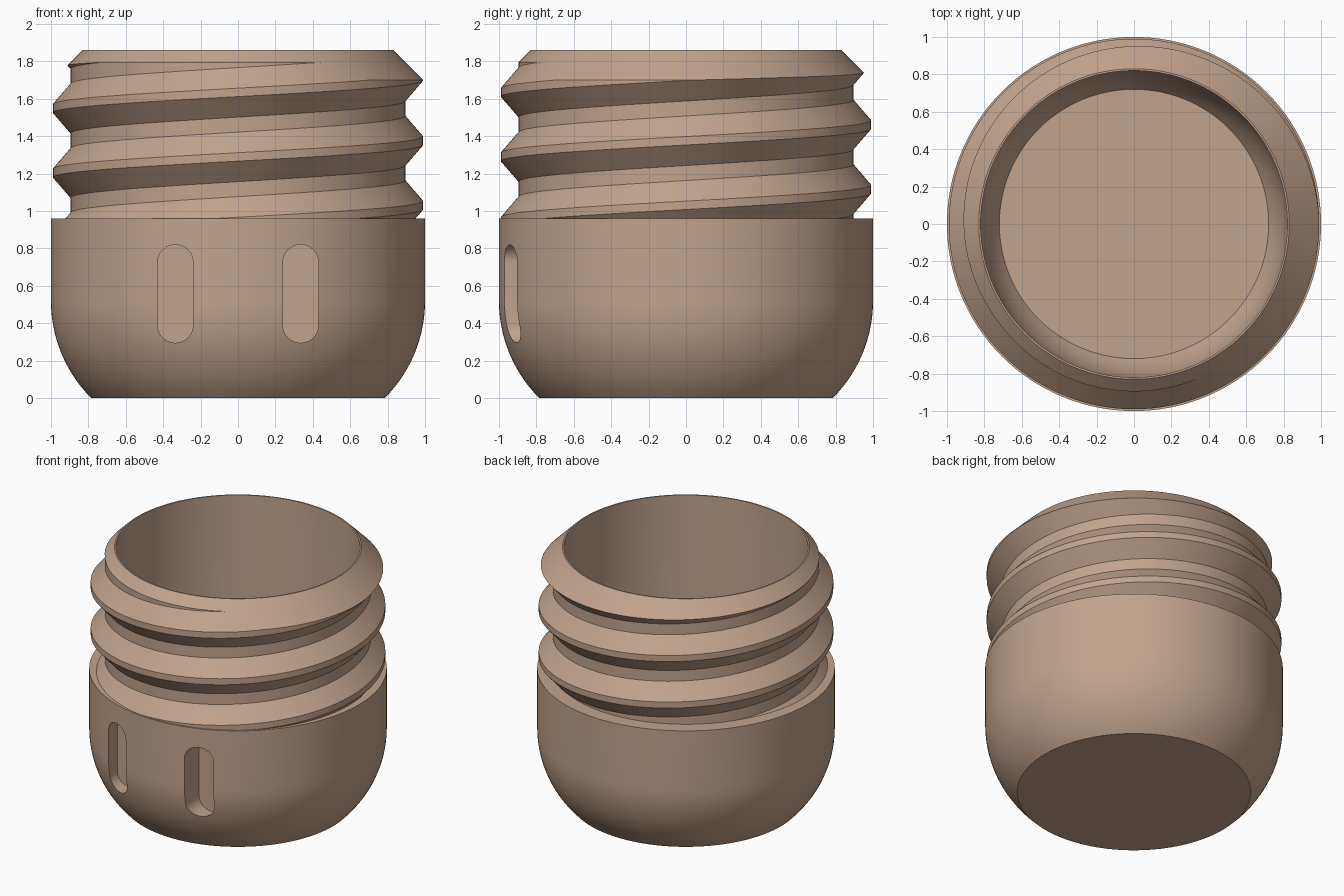
import bpy, bmesh, math

if "Cube" in bpy.data.objects:
    bpy.data.objects.remove(bpy.data.objects["Cube"])

COLS = 192                      # columns around the axis
PITCH, ROOT, CREST = 0.345, 0.895, 0.99
LEDGE, TOP, LIP = 0.96, 1.86, 0.83

clay = bpy.data.materials.new("warm_tan")
clay.diffuse_color = (0.54, 0.37, 0.265, 1)
clay.use_nodes = True
clay.node_tree.nodes["Principled BSDF"].inputs["Base Color"].default_value = clay.diffuse_color

# Thread section over one pitch: crest, falling flank, root, rising flank
STARTS = [0.0, 0.045, 0.155, 0.235]
Z0 = 1.353                      # start of a crest at angle zero


def thread_radius(z, lift):
    t = (z - Z0 - lift) % PITCH
    if t < 0.045:
        return CREST
    if t < 0.155:
        return CREST - (CREST - ROOT) * (t - 0.045) / 0.11
    if t < 0.235:
        return ROOT
    return ROOT + (CREST - ROOT) * (t - 0.235) / 0.11


def chamfer_meet(lift):
    """Height where the thread runs into the 45 degree top chamfer."""
    lo, hi = 1.6, TOP
    for _ in range(40):
        mid = (lo + hi) / 2
        if thread_radius(mid, lift) > LIP + TOP - mid:
            hi = mid
        else:
            lo = mid
    return lo


def column(turn):
    """Radius and height pairs from the underside, over the lip, to the inner floor."""
    pts = []
    for i in range(15):         # rounded base
        a = math.radians(45 * (1 - i / 14))
        pts.append((0.266 + 0.734 * math.cos(a), 0.519 - 0.734 * math.sin(a)))
    pts.append((1.0, LEDGE))
    lift = PITCH * turn         # screw thread
    zt = chamfer_meet(lift)
    for m in range(-3, 3):
        for s in STARTS:
            z = min(max(Z0 + m * PITCH + s + lift, LEDGE), zt)
            pts.append((thread_radius(z, lift), z))
    pts += [(LIP, TOP), (0.82, TOP)]
    for i in range(11):         # inner wall and rounded inner corner
        a = math.radians(35 * i / 10)
        pts.append((0.266 + 0.554 * math.cos(a), 0.519 - 0.554 * math.sin(a)))
    return pts


# Threaded cup
bm = bmesh.new()
grid = []
for c in range(COLS + 1):
    a = 2 * math.pi * (c % COLS) / COLS
    grid.append([bm.verts.new((r * math.cos(a), r * math.sin(a), z))
                 for r, z in column(c / COLS)])
for p, q in zip(grid, grid[1:]):
    for k in range(len(p) - 1):
        bm.faces.new((p[k], q[k], q[k + 1], p[k + 1]))
bm.faces.new([col[0] for col in reversed(grid[:-1])])
bm.faces.new([col[-1] for col in grid[:-1]])
bmesh.ops.remove_doubles(bm, verts=bm.verts, dist=2e-5)
bmesh.ops.recalc_face_normals(bm, faces=bm.faces)
mesh = bpy.data.meshes.new("threaded_cup")
bm.to_mesh(mesh)
bm.free()
cup = bpy.data.objects.new("threaded_cup", mesh)
bpy.context.collection.objects.link(cup)
mesh.materials.append(clay)

# Two upright rounded slots cut into the front, with flat floors
bm = bmesh.new()
R, ZLO, ZHI = 0.095, 0.39, 0.725
for side in (-1, 1):
    loop = []
    for zc, start in ((ZHI, 0), (ZLO, 180)):
        for i in range(17):
            a = math.radians(start + 180 * i / 16)
            loop.append((side * 0.335 + R * math.cos(a), zc + R * math.sin(a)))
    front = bm.faces.new([bm.verts.new((x, -1.2, z)) for x, z in loop])
    ext = bmesh.ops.extrude_face_region(bm, geom=[front], use_keep_orig=True)
    for v in ext["geom"]:
        if isinstance(v, bmesh.types.BMVert):
            v.co.y = -0.80
bmesh.ops.recalc_face_normals(bm, faces=bm.faces)
mesh = bpy.data.meshes.new("slot_cutter")
bm.to_mesh(mesh)
bm.free()
mesh.materials.append(clay)
cutter = bpy.data.objects.new("slot_cutter", mesh)
bpy.context.collection.objects.link(cutter)
cutter.hide_render = True

mod = cup.modifiers.new("slots", "BOOLEAN")
mod.operation, mod.solver, mod.object = "DIFFERENCE", "EXACT", cutter
bpy.context.view_layer.objects.active = cup
cup.select_set(True)
cutter.select_set(False)
bpy.ops.object.modifier_apply(modifier=mod.name)
bpy.data.objects.remove(cutter)
bpy.ops.object.shade_smooth_by_angle(angle=math.radians(25))
